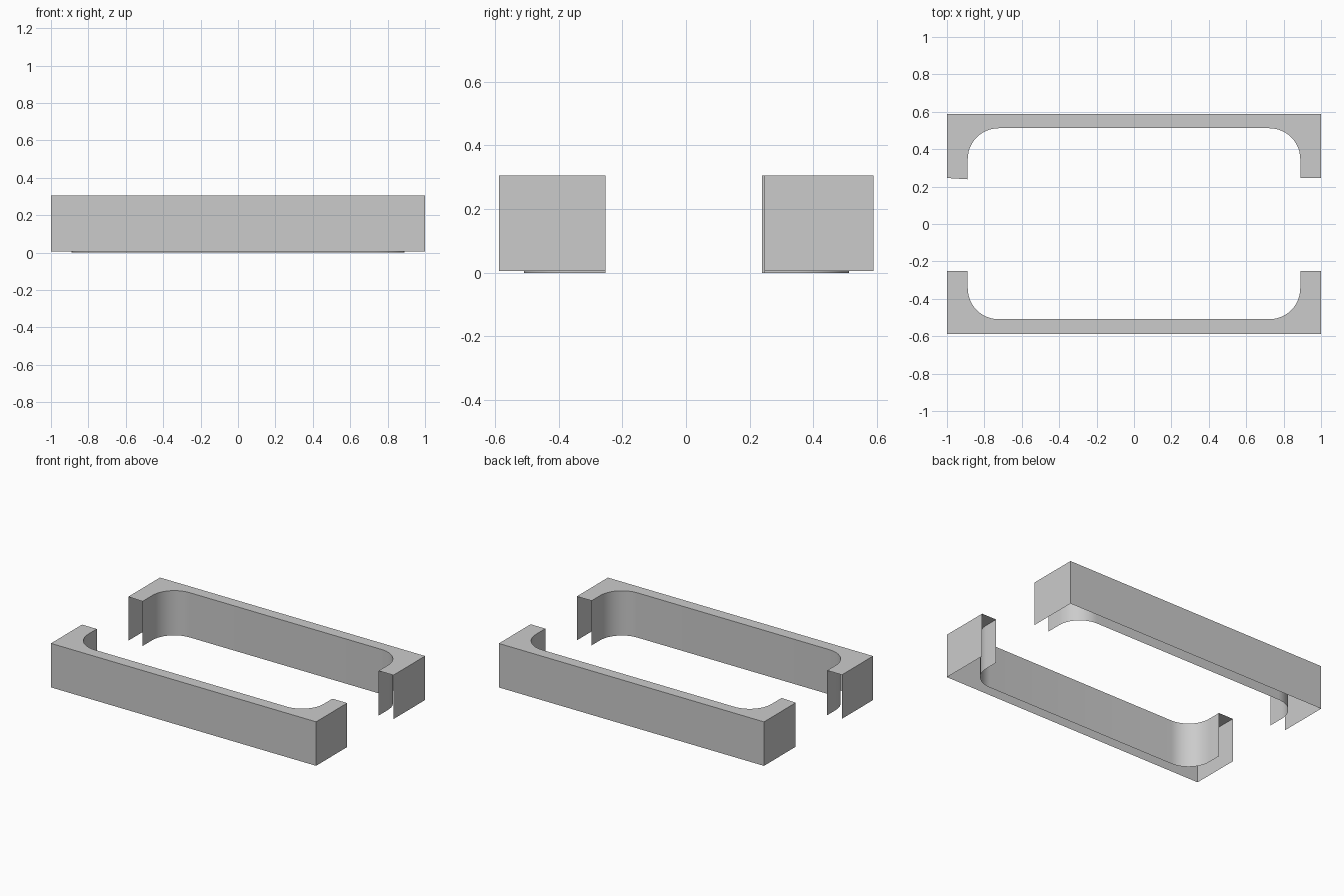
import bpy, bmesh, math

if "Cube" in bpy.data.objects:
    bpy.data.objects.remove(bpy.data.objects["Cube"])

X_OUT, X_IN, R = 1.0, 0.889, 0.165
TOP, OUT_BOTTOM, IN_BOTTOM = 0.305, 0.005, 0.0


def outer_path(y_out, y_end):
    return [(-X_OUT, y_end), (-X_OUT, y_out), (X_OUT, y_out), (X_OUT, y_end)]


def inner_path(y_in, end_right, end_left, seg=12):
    # right leg, rounded corner, long run, rounded corner, left leg
    arc = [(R * math.cos(a), R * math.sin(a))
           for a in (math.pi / 2 * i / seg for i in range(seg + 1))]
    right = [(X_IN - R + x, y_in - R + y) for x, y in arc]
    left = [(-x, y) for x, y in reversed(right)]
    return [(X_IN, end_right)] + right + left + [(-X_IN, end_left)]


def bracket(name, side, y_out, y_in, end_out, end_right, end_left):
    """Thin C-shaped shell, open underneath and at both leg ends."""
    bm = bmesh.new()
    outer, inner = outer_path(y_out, end_out), inner_path(y_in, end_right, end_left)

    def row(path, z):
        return [bm.verts.new((x, side * y, z)) for x, y in path]

    def wall(top, bottom):
        for i in range(len(top) - 1):
            bm.faces.new((top[i], top[i + 1], bottom[i + 1], bottom[i]))

    outer_top, inner_top = row(outer, TOP), row(inner, TOP)
    bm.faces.new(outer_top + inner_top)
    wall(outer_top, row(outer, OUT_BOTTOM))
    wall(inner_top, row(inner, IN_BOTTOM))

    # consistent facing, with the cover pointing up
    bmesh.ops.recalc_face_normals(bm, faces=bm.faces)
    bm.normal_update()
    cover = max(bm.faces, key=lambda f: len(f.verts))
    if cover.normal.z < 0:
        bmesh.ops.reverse_faces(bm, faces=bm.faces)
    mesh = bpy.data.meshes.new(name)
    bm.to_mesh(mesh)
    bm.free()
    obj = bpy.data.objects.new(name, mesh)
    bpy.context.collection.objects.link(obj)
    bpy.ops.object.select_all(action='DESELECT')
    obj.select_set(True)
    bpy.context.view_layer.objects.active = obj
    bpy.ops.object.shade_smooth_by_angle(angle=math.radians(30))


# the pair of facing brackets
bracket("back_bracket", 1, 0.588, 0.512, 0.246, 0.246, 0.239)
bracket("front_bracket", -1, 0.587, 0.509, 0.252, 0.252, 0.252)
